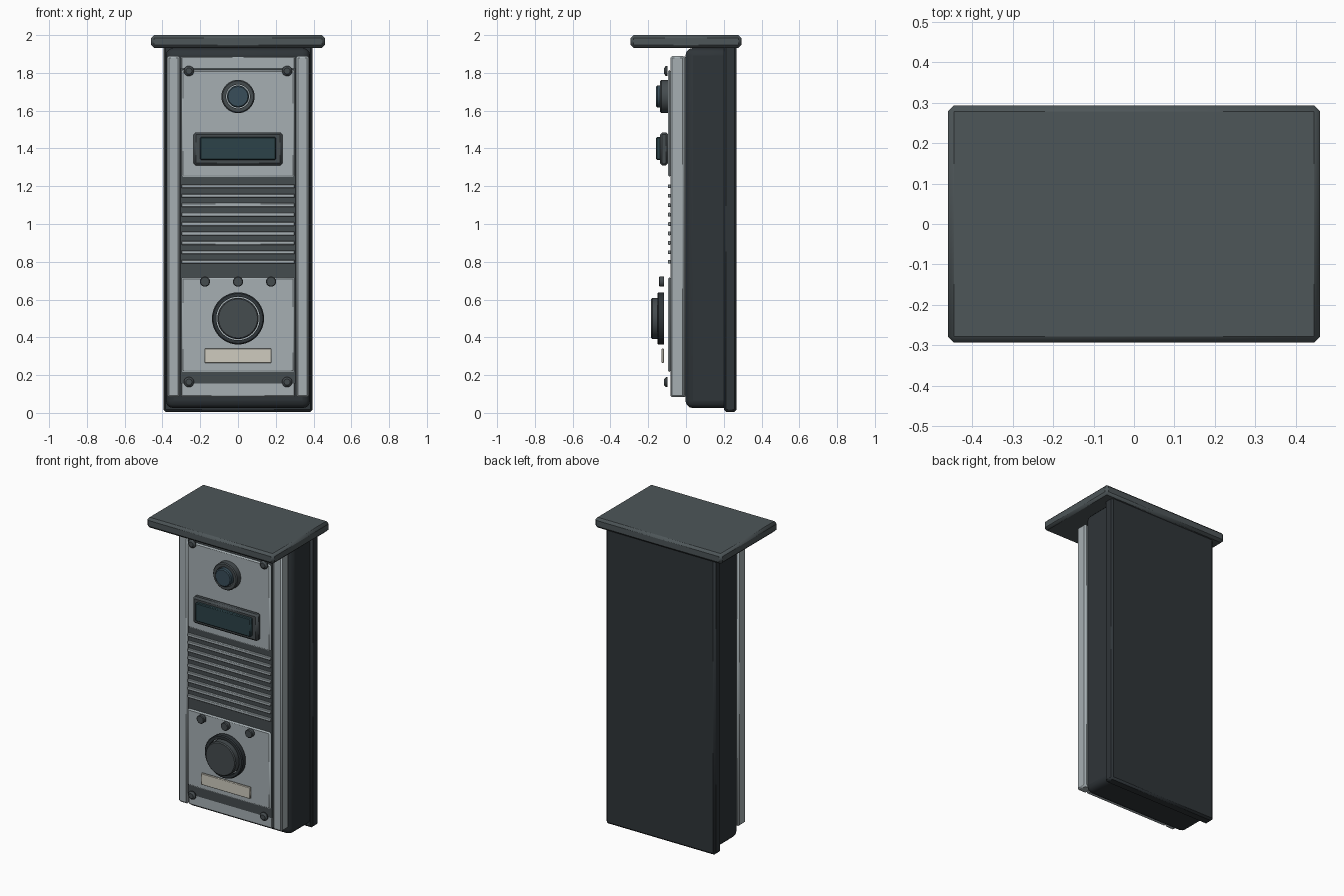
import bpy, bmesh
from math import pi, cos, sin

if "Cube" in bpy.data.objects:
    bpy.data.objects.remove(bpy.data.objects["Cube"])


def mat(name, r, g, b):
    m = bpy.data.materials.new(name)
    m.diffuse_color = (r, g, b, 1)
    m.use_nodes = True
    m.node_tree.nodes["Principled BSDF"].inputs["Base Color"].default_value = m.diffuse_color
    return m


BLACK = mat("dark_shell", 0.028, 0.035, 0.040)
ROOF = mat("slate", 0.075, 0.092, 0.098)
GREY = mat("aluminium", 0.38, 0.43, 0.45)
TRIM = mat("dark_trim", 0.06, 0.072, 0.078)
GLASS = mat("glass", 0.025, 0.055, 0.065)
LENS = mat("lens", 0.04, 0.075, 0.10)
CREAM = mat("label", 0.62, 0.60, 0.52)


def finish(bm, name, material, bevel=0, segments=1, angle=30):
    bmesh.ops.recalc_face_normals(bm, faces=bm.faces)
    me = bpy.data.meshes.new(name)
    bm.to_mesh(me)
    bm.free()
    ob = bpy.data.objects.new(name, me)
    bpy.context.collection.objects.link(ob)
    me.materials.append(material)
    if bevel:
        b = ob.modifiers.new("bevel", 'BEVEL')
        b.width, b.segments = bevel, segments
    bpy.ops.object.select_all(action='DESELECT')
    bpy.context.view_layer.objects.active = ob
    ob.select_set(True)
    bpy.ops.object.shade_smooth_by_angle(angle=angle * pi / 180)
    return ob


def box(name, x, y, z, material, bevel=0, segments=1):
    """Box from (min, max) ranges on each axis."""
    bm = bmesh.new()
    bmesh.ops.create_cube(bm, size=1)
    for v in bm.verts:
        v.co = [(a + b) / 2 + c * (b - a) for (a, b), c in zip((x, y, z), v.co)]
    return finish(bm, name, material, bevel, segments)


def lathe(name, x, z, profile, material, closed=False, n=40):
    """Revolve (radius, y) points around an axis along y; open profiles get caps."""
    bm = bmesh.new()
    rings = [[bm.verts.new((x + r * cos(2 * pi * i / n), y, z + r * sin(2 * pi * i / n)))
              for i in range(n)] for r, y in profile]
    pairs = list(zip(rings, rings[1:]))
    if closed:
        pairs.append((rings[-1], rings[0]))
    else:
        bm.faces.new(rings[0])
        bm.faces.new(rings[-1])
    for a, b in pairs:
        for i in range(n):
            j = (i + 1) % n
            bm.faces.new((a[i], a[j], b[j], b[i]))
    return finish(bm, name, material)


def disc(name, x, z, r, y0, y1, material, c=0.006, n=40):
    return lathe(name, x, z, [(r, y1), (r, y0 + c), (r - c, y0)], material, n=n)


def ring(name, z, r0, r1, y0, y1, material, c=0.006):
    return lathe(name, 0, z, [(r0, y1), (r1, y1), (r1, y0 + c), (r1 - c, y0), (r0, y0)],
                 material, closed=True)


# Shell: rain roof, wall plate, housing
box("rain_roof", (-0.46, 0.46), (-0.293, 0.293), (1.933, 2.0), ROOF, 0.015)
box("wall_plate", (-0.395, 0.395), (0.20, 0.268), (0.005, 1.945), BLACK, 0.012)
box("housing", (-0.382, 0.382), (-0.003, 0.25), (0.025, 1.932), BLACK, 0.04, 3)

# Front: centre panel, side rails, recessed backing
box("centre_panel", (-0.303, 0.303), (-0.08, -0.001), (0.085, 1.888), GREY, 0.006)
for s, side in ((-1, "left"), (1, "right")):
    box(side + "_rail", tuple(sorted((s * 0.308, s * 0.375))), (-0.083, -0.008),
        (0.083, 1.89), GREY, 0.01)
box("backing", (-0.304, 0.304), (-0.083, -0.07), (0.155, 1.825), TRIM)
box("upper_plate", (-0.30, 0.30), (-0.096, -0.08), (1.25, 1.815), GREY, 0.008)
box("lower_plate", (-0.30, 0.30), (-0.096, -0.08), (0.217, 0.718), GREY, 0.008)

# Speaker slats
for i in range(9):
    z = 0.80 + 0.05 * i
    box(f"speaker_slat_{i + 1}", (-0.30, 0.30), (-0.096, -0.081), (z - 0.01, z + 0.01), GREY, 0.003)

# Camera
ring("camera_ring", 1.675, 0.063, 0.088, -0.137, -0.094, TRIM)
disc("camera_lens", 0, 1.675, 0.058, -0.158, -0.094, LENS)

# Display
box("display_frame", (-0.235, 0.235), (-0.138, -0.094), (1.31, 1.485), TRIM, 0.012)
box("display_screen", (-0.20, 0.20), (-0.158, -0.13), (1.34, 1.46), GLASS, 0.005)

# Indicator lights, call button, name label
for i in (-1, 0, 1):
    disc(f"indicator_{i + 2}", i * 0.175, 0.695, 0.027, -0.143, -0.117, TRIM, 0.004, 24)
ring("button_ring", 0.50, 0.115, 0.138, -0.152, -0.117, BLACK)
disc("call_button", 0, 0.50, 0.109, -0.184, -0.117, TRIM)
box("name_label", (-0.178, 0.178), (-0.13, -0.116), (0.265, 0.34), CREAM, 0.003)

# Corner screws
for i, (sx, z) in enumerate(((-1, 1.81), (1, 1.81), (-1, 0.163), (1, 0.163))):
    lathe(f"screw_{i + 1}", sx * 0.26, z,
          [(0.027, -0.099), (0.027, -0.106), (0.016, -0.116)], TRIM, n=20)
